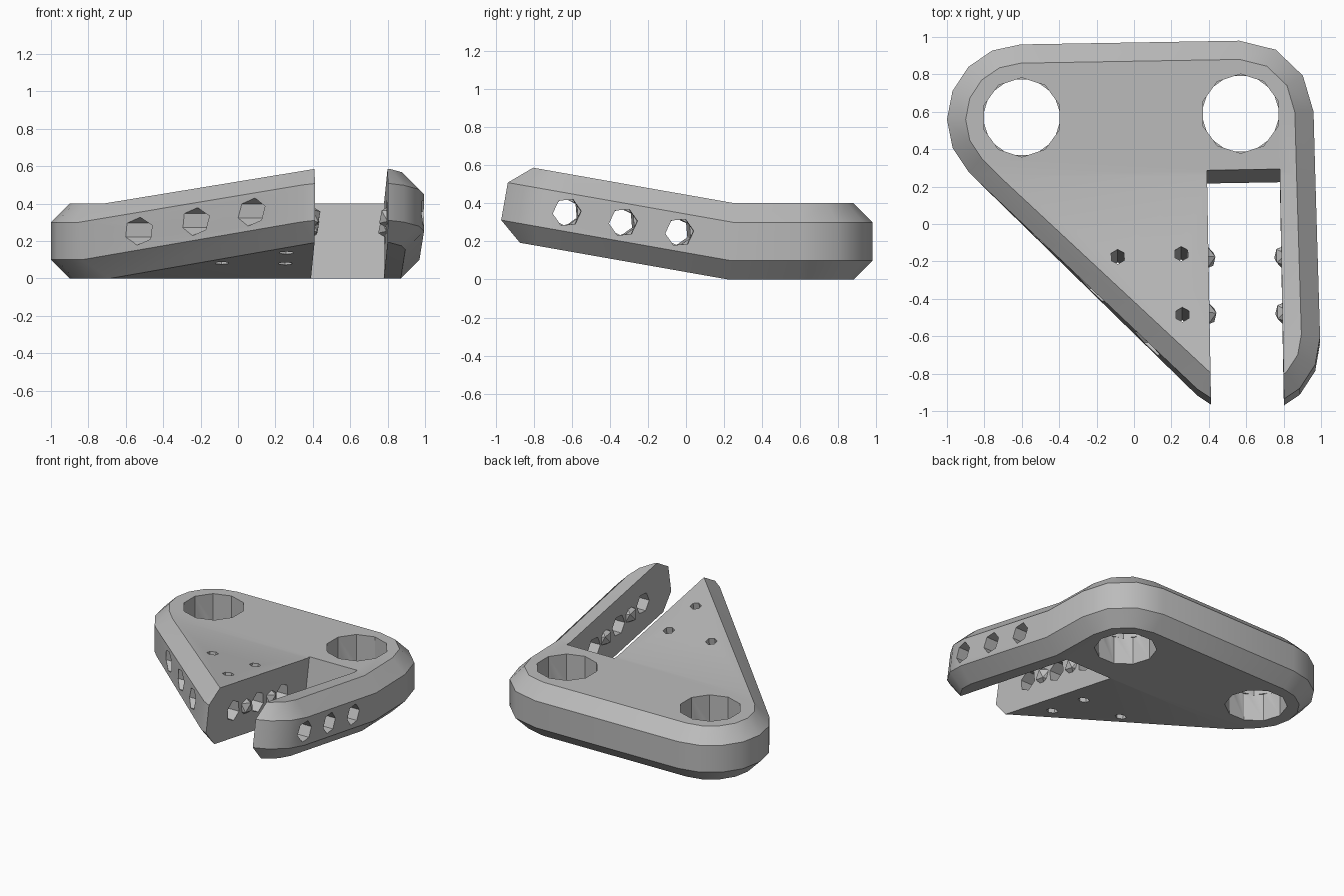
import bpy, bmesh
from math import radians, cos, sin, tan, atan2, acos, hypot, pi
from mathutils import Matrix, Vector

cube = bpy.data.objects.get("Cube")
if cube:
    bpy.data.objects.remove(cube, do_unlink=True)

BEND = radians(10)
HINGE = 0.22
THICK = 0.4
SLOT_HALF = 0.195

grey = bpy.data.materials.new("plain_grey")
grey.use_nodes = True
color = (0.5, 0.5, 0.5, 1)
grey.diffuse_color = color
grey.node_tree.nodes["Principled BSDF"].inputs["Base Color"].default_value = color

# Frames of the raised front half and of the slot, which sits slightly askew
raised = Matrix.Translation((0, HINGE, 0)) @ Matrix.Rotation(-BEND, 4, 'X')
slot = raised @ Matrix.Translation((0.585, 0, 0)) @ Matrix.Rotation(radians(1), 4, 'Z')


def finish(name, bm):
    bmesh.ops.recalc_face_normals(bm, faces=bm.faces[:])
    mesh = bpy.data.meshes.new(name)
    bm.to_mesh(mesh)
    bm.free()
    mesh.materials.append(grey)
    obj = bpy.data.objects.new(name, mesh)
    bpy.context.collection.objects.link(obj)
    return obj


def select(obj):
    bpy.ops.object.select_all(action='DESELECT')
    obj.select_set(True)
    bpy.context.view_layer.objects.active = obj


def prism(name, matrix, radius, depth, sides):
    bm = bmesh.new()
    bmesh.ops.create_cone(bm, cap_ends=True, segments=sides, radius1=radius,
                          radius2=radius, depth=depth, matrix=matrix)
    return finish(name, bm)


def cut(target, cutter):
    cutter.hide_render = True
    mod = target.modifiers.new("cut", 'BOOLEAN')
    mod.operation = 'DIFFERENCE'
    mod.solver = 'EXACT'
    mod.object = cutter
    select(target)
    bpy.ops.object.modifier_apply(modifier=mod.name)
    bpy.data.objects.remove(cutter, do_unlink=True)


# Rounded triangle: corner centre, radius and arc segments, counter-clockwise
corners = [((0.57, 0.59), 0.39, 3), ((-0.6, 0.56), 0.4, 6), ((0.61, -0.68), 0.385, 6)]


def tangent_angle(a, b):
    """Direction of the outward normal on the line touching two corner circles."""
    dx, dy = b[0][0] - a[0][0], b[0][1] - a[0][1]
    return atan2(dy, dx) - acos((a[1] - b[1]) / hypot(dx, dy))


def outline(inset):
    points = []
    for i, c in enumerate(corners):
        start = tangent_angle(corners[i - 1], c)
        end = tangent_angle(c, corners[(i + 1) % 3])
        sweep = (end - start) % (2 * pi)
        for k in range(c[2] + 1):
            a = start + sweep * k / c[2]
            r = c[1] - inset
            points.append((c[0][0] + r * cos(a), c[0][1] + r * sin(a)))
    return points


# Chamfered plate
bm = bmesh.new()
layers = [(0, 0.1), (0.1, 0), (0.3, 0), (THICK, 0.1)]
rings = [[bm.verts.new((x, y, z)) for x, y in outline(inset)] for z, inset in layers]
for low, high in zip(rings, rings[1:]):
    for i in range(len(low)):
        bm.faces.new((low[i - 1], low[i], high[i], high[i - 1]))
bm.faces.new(rings[0])
bm.faces.new(rings[-1])

# Fold the front half upward along the hinge line
normal = Vector((0, cos(BEND / 2), -sin(BEND / 2)))
origin = Vector((0, HINGE, 0))
bmesh.ops.bisect_plane(bm, geom=bm.verts[:] + bm.edges[:] + bm.faces[:],
                       plane_co=origin, plane_no=normal)
fold = raised @ Matrix.Translation((0, -HINGE, 0))
for v in bm.verts:
    if (v.co - origin).dot(normal) < -0.0001:
        v.co = fold @ v.co
plate = finish("bent_plate", bm)

# Two large holes, upper and lower halves turned against each other
for x, y in ((-0.6, 0.57), (0.57, 0.59)):
    for z, turn in ((0.4, 0), (0, 18)):
        place = Matrix.Translation((x, y, z)) @ Matrix.Rotation(radians(turn), 4, 'Z')
        cut(plate, prism("large_hole_cutter", place, 0.212, 0.41, 10))

# Slot open to the front
bm = bmesh.new()
bmesh.ops.create_cube(bm, size=1, matrix=slot @ Matrix.Translation((0, -0.75, 0.2))
                      @ Matrix.Diagonal((2 * SLOT_HALF, 1.5, 1, 1)))
cut(plate, finish("slot_cutter", bm))

# Cross holes through both arms
for y in (-0.3, -0.6, -0.9):
    for x, turn in ((0.5, 15), (-0.9, 45)):
        place = (slot @ Matrix.Translation((x, y, 0.2)) @ Matrix.Rotation(pi / 2, 4, 'Y')
                 @ Matrix.Rotation(radians(turn), 4, 'Z'))
        cut(plate, prism("cross_hole_cutter", place, 0.075, 0.9 if x > 0 else 1.7, 6))

# Small holes straight through the wide arm
for x, y in ((-0.68, -0.46), (-0.34, -0.45), (-0.34, -0.78)):
    cut(plate, prism("small_hole_cutter", slot @ Matrix.Translation((x, y, 0.2)), 0.04, 0.8, 6))

select(plate)
bpy.ops.object.shade_smooth_by_angle(angle=radians(30))

# Faceted studs on the slot walls
for side, label in ((-1, "right"), (1, "left")):
    for y, place in ((-0.44, "back"), (-0.745, "front")):
        bm = bmesh.new()
        bmesh.ops.create_icosphere(bm, subdivisions=1, radius=0.07,
                                   matrix=slot @ Matrix.Translation((side * (SLOT_HALF + 0.025), y, 0.2)))
        finish(f"{label}_{place}_stud", bm)
